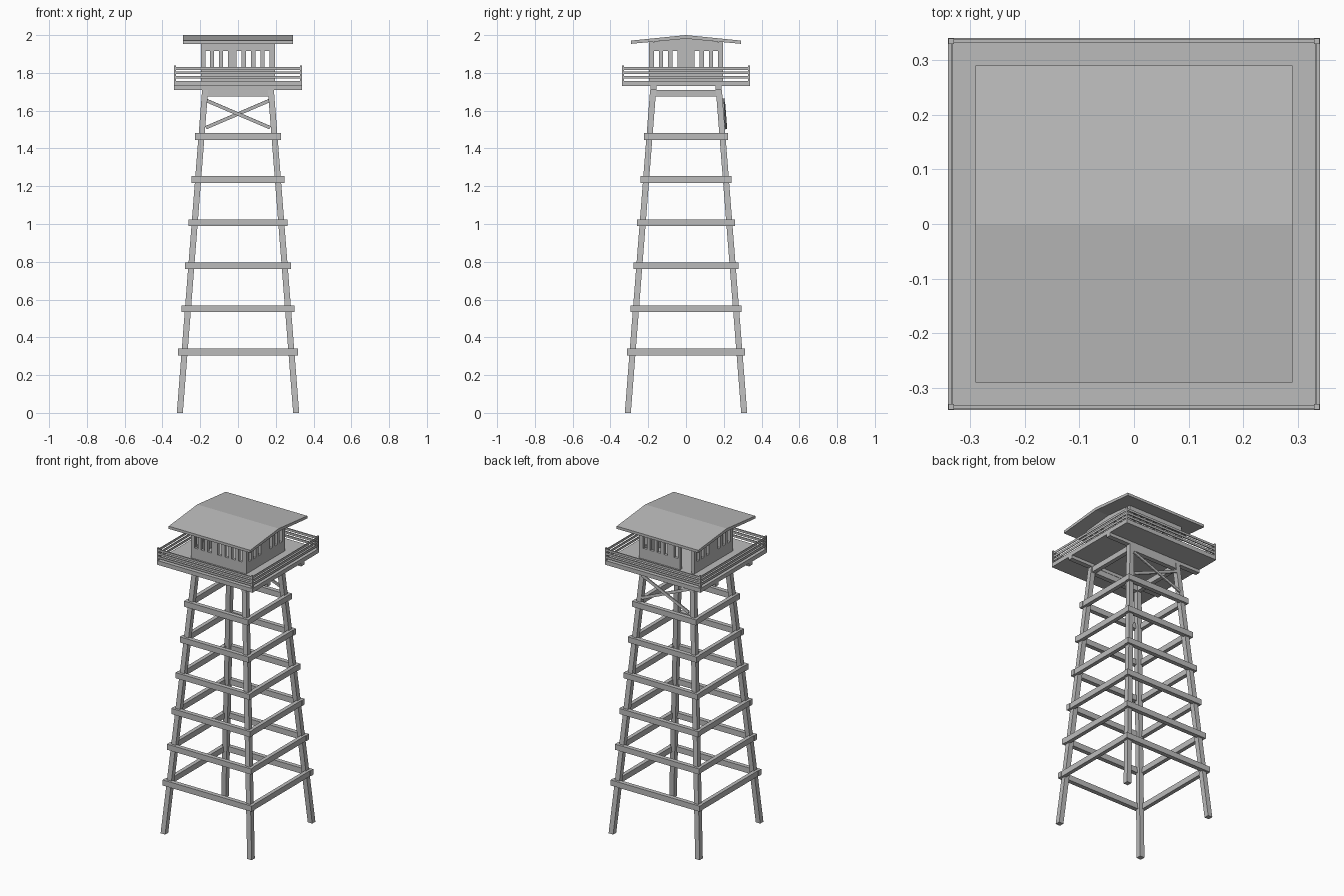
import bpy, bmesh
from mathutils import Vector

if "Cube" in bpy.data.objects:
    bpy.data.objects.remove(bpy.data.objects["Cube"])

wood = bpy.data.materials.new("weathered_grey")
wood.diffuse_color = (0.5, 0.5, 0.5, 1)
wood.use_nodes = True
wood.node_tree.nodes["Principled BSDF"].inputs["Base Color"].default_value = wood.diffuse_color


def finish(name, bm):
    bmesh.ops.recalc_face_normals(bm, faces=bm.faces)
    me = bpy.data.meshes.new(name)
    bm.to_mesh(me)
    bm.free()
    me.materials.append(wood)
    ob = bpy.data.objects.new(name, me)
    bpy.context.collection.objects.link(ob)
    return ob


def loft(bm, a, b):
    """Closed solid between two matching outlines."""
    va = [bm.verts.new(p) for p in a]
    vb = [bm.verts.new(p) for p in b]
    n = len(va)
    bm.faces.new(va)
    bm.faces.new(vb)
    for i in range(n):
        j = (i + 1) % n
        bm.faces.new((va[i], va[j], vb[j], vb[i]))


def square(cx, cy, z, hx, hy):
    return [(cx - hx, cy - hy, z), (cx + hx, cy - hy, z),
            (cx + hx, cy + hy, z), (cx - hx, cy + hy, z)]


def box(bm, x0, x1, y0, y1, z0, z1):
    c = ((x0 + x1) / 2, (y0 + y1) / 2)
    h = ((x1 - x0) / 2, (y1 - y0) / 2)
    loft(bm, square(*c, z0, *h), square(*c, z1, *h))


def bar(bm, p, q, width, normal, thick):
    """Flat bar from p to q lying in the plane with the given normal."""
    p, q, n = Vector(p), Vector(q), Vector(normal).normalized()
    side = (q - p).cross(n).normalized() * width / 2
    n = n * thick / 2
    ring = (side + n, side - n, -side - n, -side + n)
    loft(bm, [p + r for r in ring], [q + r for r in ring])


def frame(bm, out_x, out_y, t, z0, z1):
    """Four boards around a square, front and back ones run full length."""
    for s in (-1, 1):
        y0, y1 = sorted((s * out_y, s * (out_y - t)))
        box(bm, -out_x, out_x, y0, y1, z0, z1)
        x0, x1 = sorted((s * (out_x - .003), s * (out_x - t)))
        box(bm, x0, x1, -out_y + t, out_y - t, z0, z1)


LEG_TOP = 1.71


def leg_centre(z):
    return .308 - .134 * z / LEG_TOP


# Splayed legs
bm = bmesh.new()
for sx in (-1, 1):
    for sy in (-1, 1):
        a, b = leg_centre(0), leg_centre(LEG_TOP)
        loft(bm, square(sx * a, sy * a, 0, .016, .016),
             square(sx * b, sy * b, LEG_TOP, .016, .016))
finish("legs", bm)

# Horizontal tie beams, six levels
bm = bmesh.new()
for i in range(6):
    z = .323 + .228 * i
    r = leg_centre(z) + .034
    frame(bm, r, r - .004, .028, z - .018, z + .018)
finish("tie_beams", bm)

# Beam ring at the leg tops
bm = bmesh.new()
frame(bm, .188, .188, .03, 1.675, 1.71)
finish("top_beams", bm)

# Crossed braces on the back
bm = bmesh.new()
for s in (-1, 1):
    off = .02 + .004 * s
    bar(bm, (-s * .17, leg_centre(1.51) + off, 1.51),
        (s * .17, leg_centre(1.655) + off, 1.655), .018, (0, 1, .078), .008)
finish("cross_brace", bm)

# Joists and deck
bm = bmesh.new()
for s in (-1, 1):
    box(bm, -.34, .34, s * .172 - .016, s * .172 + .016, 1.71, 1.732)
finish("joists", bm)
bm = bmesh.new()
box(bm, -.34, .34, -.34, .34, 1.73, 1.757)
finish("deck", bm)

# Railing posts and rails
bm = bmesh.new()
for sx in (-1, 1):
    for sy in (-1, 1):
        loft(bm, square(sx * .334, sy * .334, 1.755, .005, .005),
             square(sx * .334, sy * .334, 1.838, .005, .005))
finish("railing_posts", bm)
bm = bmesh.new()
for z in (1.777, 1.8, 1.823):
    frame(bm, .338, .338, .007, z - .007, z + .007)
finish("railing_boards", bm)

# Cabin walls: solid sill and head, with piers between the openings
W, T = .196, .018
FLOOR, SILL, HEAD, EAVE = 1.757, 1.826, 1.917, 1.962
side_windows = [-.157, -.108, -.058, .058, .108, .157]
long_windows = [-.16, -.113, -.066, .006, .056, .105, .154]


def wall(name, centres, along_x, sign, door=None):
    bm = bmesh.new()
    half = W if along_x else W - T
    d0, d1 = sorted((sign * W, sign * (W - T)))

    def piece(a, b, z0, z1):
        if along_x:
            box(bm, a, b, d0, d1, z0, z1)
        else:
            box(bm, d0, d1, a, b, z0, z1)

    start = -half
    gaps = [(c - .013, c + .013) for c in centres]
    if door:
        gaps = [door] + [g for g in gaps if g[0] > door[1]]
        piece(-half, door[0], FLOOR, SILL)
        piece(door[1], half, FLOOR, SILL)
    else:
        piece(-half, half, FLOOR, SILL)
    for a, b in gaps:
        piece(start, a, SILL, HEAD)
        start = b
    piece(start, half, SILL, HEAD)
    piece(-half, half, HEAD, EAVE)
    if not along_x:  # gable infill
        tri = [(-W, EAVE), (W, EAVE), (0, 1.982)]
        loft(bm, [(d0, y, z) for y, z in tri], [(d1, y, z) for y, z in tri])
    finish(name, bm)


wall("front_wall", long_windows, True, -1)
wall("back_wall", long_windows, True, 1, door=(-.178, -.095))
wall("right_wall", side_windows, False, 1)
wall("left_wall", side_windows, False, -1)

# Low gabled roof slab, ridge along x
bm = bmesh.new()
profile = [(-.29, 1.954), (0, 1.981), (.29, 1.954),
           (.29, 1.971), (0, 2.0), (-.29, 1.971)]
loft(bm, [(-.29, y, z) for y, z in profile], [(.29, y, z) for y, z in profile])
finish("roof", bm)
